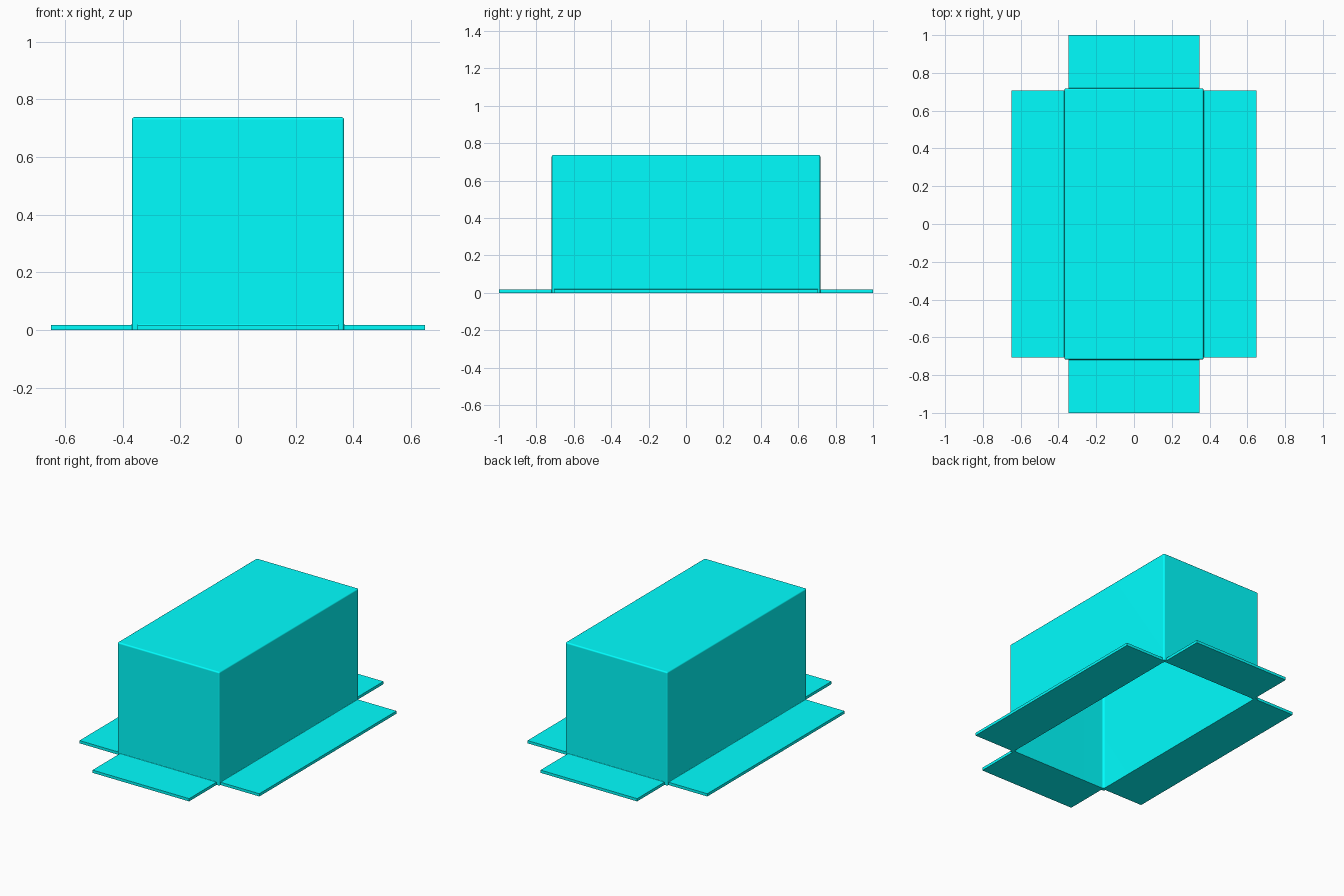
import bpy, bmesh
from math import sin, cos, pi, atan2
from mathutils import Matrix

if "Cube" in bpy.data.objects:
    bpy.data.objects.remove(bpy.data.objects["Cube"])

HX, HY, TOP = 0.368, 0.718, 0.738      # outer half sizes and height of the box
T, FILLET = 0.018, 0.004               # sheet thickness, flange fillet radius

mat = bpy.data.materials.new("cyan_sheet")
mat.diffuse_color = (0.0, 1.0, 1.0, 1)
mat.use_nodes = True
mat.node_tree.nodes["Principled BSDF"].inputs["Base Color"].default_value = mat.diffuse_color


def finish(name, bm):
    mesh = bpy.data.meshes.new(name)
    bmesh.ops.recalc_face_normals(bm, faces=bm.faces)
    bm.to_mesh(mesh)
    bm.free()
    ob = bpy.data.objects.new(name, mesh)
    bpy.context.collection.objects.link(ob)
    mesh.materials.append(mat)
    bpy.ops.object.select_all(action='DESELECT')
    ob.select_set(True)
    bpy.context.view_layer.objects.active = ob
    bpy.ops.object.shade_smooth_by_angle(angle=0.6)
    # keep the large panels shaded flat beside the small bends
    wn = ob.modifiers.new("flat_panels", 'WEIGHTED_NORMAL')
    wn.keep_sharp = True


# Box skin without a bottom, with narrow rounded bends; returns its bottom loop
def skin(bm, inset, radius):
    old = set(bm.verts)
    h = TOP - inset
    verts = bmesh.ops.create_cube(
        bm, size=1, matrix=Matrix.Translation((0, 0, h / 2))
        @ Matrix.Diagonal((2 * (HX - inset), 2 * (HY - inset), h, 1)))["verts"]
    bottom = [f for f in {f for v in verts for f in v.link_faces}
              if all(v.co.z < 0.001 for v in f.verts)]
    bmesh.ops.delete(bm, geom=bottom, context='FACES_ONLY')
    edges = [e for e in {e for v in verts for e in v.link_edges} if not e.is_boundary]
    bmesh.ops.bevel(bm, geom=edges, offset=radius, segments=4, profile=0.5,
                    affect='EDGES')
    loop = [v for v in bm.verts if v not in old and v.co.z < 0.001]
    return sorted(loop, key=lambda v: atan2(v.co.y, v.co.x))


# Hollow folded cover: inner and outer skin joined by the bottom rim
bm = bmesh.new()
inner = skin(bm, T, 0.014)
outer = skin(bm, 0, 0.009)
for i in range(len(outer)):
    bm.faces.new((outer[i - 1], outer[i], inner[i], inner[i - 1]))
finish("cover", bm)


# Flange: filleted strip swept along one wall, then turned into place
def flange(name, wall, reach, half_len, turn):
    n = 5
    start, r = wall - 0.009, FILLET
    fillet = [(wall + r - r * sin(a), T + r - r * cos(a))
              for a in (i * pi / 2 / n for i in range(n + 1))]
    pts = [(start, 0), (reach, 0), (reach, T)] + fillet + [(start, T + r)]
    bm = bmesh.new()
    face = bm.faces.new([bm.verts.new((x, -half_len, z)) for x, z in pts])
    ext = bmesh.ops.extrude_face_region(bm, geom=[face], use_keep_orig=True)
    moved = [v for v in ext["geom"] if isinstance(v, bmesh.types.BMVert)]
    bmesh.ops.translate(bm, verts=moved, vec=(0, 2 * half_len, 0))
    bmesh.ops.rotate(bm, verts=bm.verts, cent=(0, 0, 0),
                     matrix=Matrix.Rotation(turn, 3, 'Z'))
    finish(name, bm)


flange("right_flange", HX, 0.648, 0.706, 0)
flange("left_flange", HX, 0.648, 0.706, pi)
flange("back_flange", HY, 1.0, 0.348, pi / 2)
flange("front_flange", HY, 1.0, 0.348, -pi / 2)
